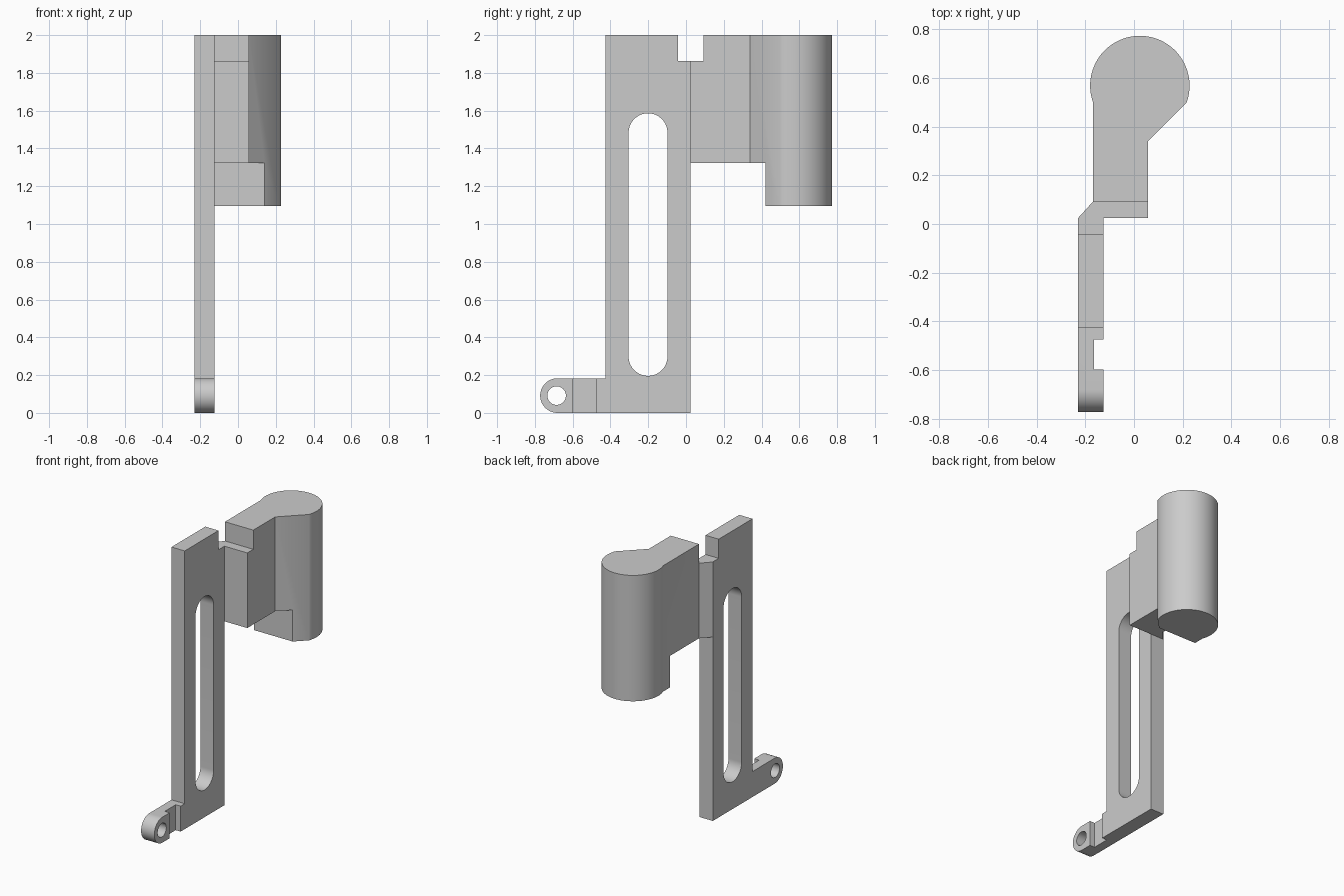
import bpy, bmesh, math
from mathutils import Vector

cube = bpy.data.objects.get("Cube")
if cube:
    bpy.data.objects.remove(cube, do_unlink=True)

grey = bpy.data.materials.new("plain_grey")
grey.use_nodes = True
grey.diffuse_color = (0.6, 0.6, 0.6, 1)
grey.node_tree.nodes["Principled BSDF"].inputs["Base Color"].default_value = (0.6, 0.6, 0.6, 1)


def arc(cx, cy, r, start, end, steps=32):
    """Points along an arc, angles in degrees."""
    angles = [math.radians(start + (end - start) * i / steps) for i in range(steps + 1)]
    return [(cx + r * math.cos(a), cy + r * math.sin(a)) for a in angles]


def prism(name, outline, low, high, axis):
    """Extrude an outline along x (outline in y, z) or along z (outline in x, y)."""
    bm = bmesh.new()
    place = (lambda a, b: (low, a, b)) if axis == "x" else (lambda a, b: (a, b, low))
    face = bm.faces.new([bm.verts.new(place(a, b)) for a, b in outline])
    side = Vector((1, 0, 0)) if axis == "x" else Vector((0, 0, 1))
    top = bmesh.ops.extrude_face_region(bm, geom=[face])["geom"]
    moved = [v for v in top if isinstance(v, bmesh.types.BMVert)]
    bmesh.ops.translate(bm, verts=moved, vec=side * (high - low))
    bmesh.ops.recalc_face_normals(bm, faces=bm.faces)
    mesh = bpy.data.meshes.new(name)
    bm.to_mesh(mesh)
    bm.free()
    mesh.materials.append(grey)
    obj = bpy.data.objects.new(name, mesh)
    bpy.context.collection.objects.link(obj)
    return obj


def rect(a0, a1, b0, b1):
    return [(a0, b0), (a1, b0), (a1, b1), (a0, b1)]


def cut(target, cutter):
    """Subtract the cutter, then discard it."""
    mod = target.modifiers.new("cut", "BOOLEAN")
    mod.operation = "DIFFERENCE"
    mod.solver = "EXACT"
    mod.object = cutter
    bpy.context.view_layer.objects.active = target
    bpy.ops.object.modifier_apply(modifier=mod.name)
    bpy.data.objects.remove(cutter, do_unlink=True)


LEFT, RIGHT = -0.23, -0.125      # plate thickness
END = 0.024                      # where plate meets head
STEP = 1.862                     # floor of the top notch
LUG = 0.0915                     # lug radius

# Upright plate with rounded lug at the foot
plate = prism("slotted_plate",
              [(END, 0), (END, STEP), (-0.043, STEP), (-0.043, 2), (-0.427, 2), (-0.427, 2 * LUG)]
              + arc(-0.772 + LUG, LUG, LUG, 90, 270), LEFT, RIGHT, "x")

# Long slot, lug hole and groove across the lug
slot = arc(-0.201, 1.483, 0.103, 0, 180) + arc(-0.201, 0.299, 0.103, 180, 360)
cut(plate, prism("slot_cutter", slot, -0.3, 0, "x"))
cut(plate, prism("hole_cutter", arc(-0.685, LUG, 0.049, 0, 360, 40)[:-1], -0.3, 0, "x"))
cut(plate, prism("groove_cutter", rect(-0.164, 0, -0.597, -0.473), -0.1, 0.3, "z"))

# Head: arm with chamfered root swelling into a round column
head = prism("round_head",
             [(LEFT, END), (0.057, END), (0.057, 0.34)]
             + arc(0.024, 0.568, 0.204, -20, 200, 56)
             + [(-0.168, 0.092)], 1.095, 2, "z")

# Shorten the arm underneath and carve the top notch
cut(head, prism("underside_cutter", rect(-0.5, 0.422, 1, 1.322), -0.5, 0.5, "x"))
cut(head, prism("notch_cutter", rect(-0.2, 0.092, STEP, 2.2), -0.5, 0.5, "x"))

# Smooth the curved walls, keep corners sharp
bpy.ops.object.select_all(action="DESELECT")
for obj in (plate, head):
    obj.select_set(True)
bpy.context.view_layer.objects.active = head
bpy.ops.object.shade_smooth_by_angle()
